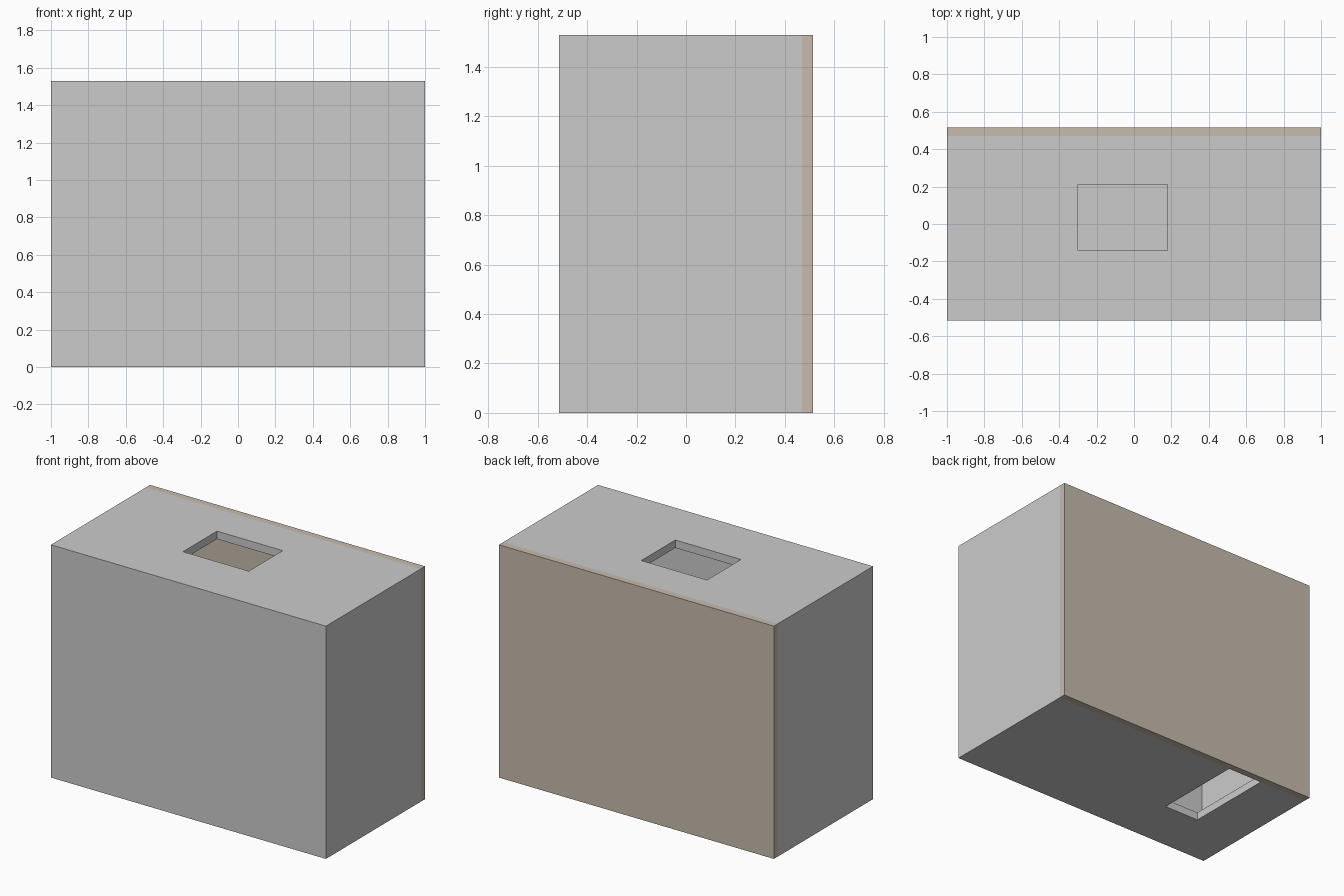
import bpy

if "Cube" in bpy.data.objects:
    bpy.data.objects.remove(bpy.data.objects["Cube"])

W, D, H = 2.0, 1.03, 1.53      # overall size
F = 0.045                      # front / back panel thickness
T = 0.052                      # carcass panel thickness
YI = D / 2 - F                 # inner face of front and back panels


def box(name, x, y, z, color=None):
    """Box from (min, max) ranges on each axis."""
    bpy.ops.mesh.primitive_cube_add(size=1, location=[sum(r) / 2 for r in (x, y, z)])
    ob = bpy.context.object
    ob.name = name
    ob.scale = [r[1] - r[0] for r in (x, y, z)]
    bpy.ops.object.transform_apply(location=False, rotation=False, scale=True)
    if color:
        mat = bpy.data.materials.new(name + "_colour")
        mat.diffuse_color = (*color, 1)
        mat.use_nodes = True
        mat.node_tree.nodes["Principled BSDF"].inputs["Base Color"].default_value = mat.diffuse_color
        ob.data.materials.append(mat)
    return ob


def cut(panel, x, y, z):
    """Cut a rectangular opening through a panel."""
    cutter = box(panel.name + "_cutter", x, y, z)
    mod = panel.modifiers.new("opening", 'BOOLEAN')
    mod.operation = 'DIFFERENCE'
    mod.solver = 'EXACT'
    mod.object = cutter
    bpy.context.view_layer.objects.active = panel
    bpy.ops.object.modifier_apply(modifier=mod.name)
    bpy.data.objects.remove(cutter)


# Front and back panels cover the full face
box("front_panel", (-W / 2, W / 2), (-D / 2, -YI), (0, H), (0.87, 0.87, 0.87))
box("back_panel", (-W / 2, W / 2), (YI, D / 2), (0, H), (0.57, 0.50, 0.42))

# Side panels
for name, s in (("left_side", -1), ("right_side", 1)):
    box(name, sorted((s * (W / 2 - T), s * W / 2)), (-YI, YI), (0, H))

# Top panel with rectangular opening
inner = (-W / 2 + T, W / 2 - T)
top = box("top_panel", inner, (-YI, YI), (H - T, H))
cut(top, (-0.30, 0.178), (-0.143, 0.21), (H - 0.2, H + 0.1))

# Bottom panel with a notch reaching the back panel
bottom = box("bottom_panel", inner, (-YI, YI), (0, T))
cut(bottom, (-0.64, -0.382), (-0.147, YI + 0.1), (-0.1, 0.2))
